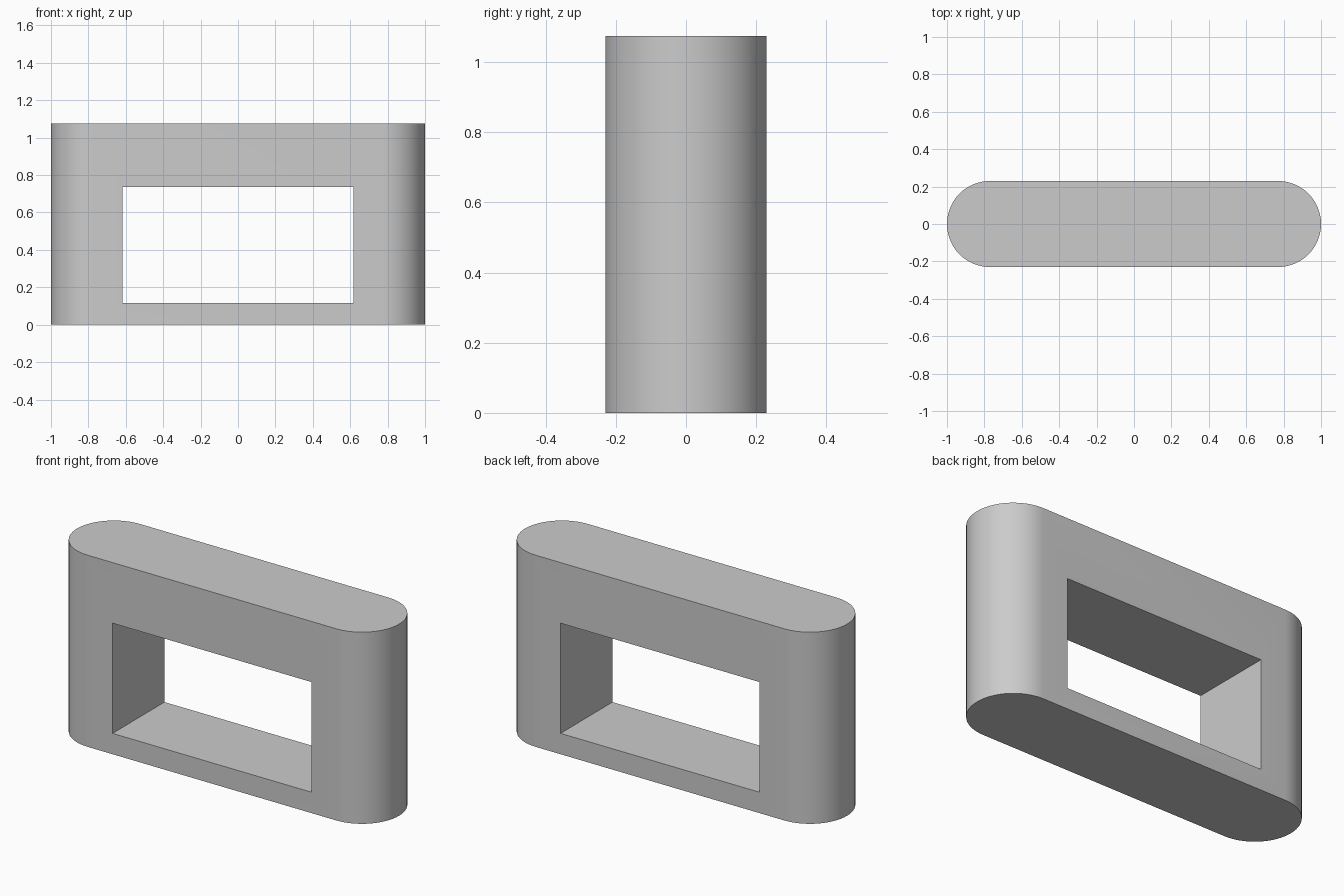
import bpy
import bmesh
from math import pi, cos, sin, radians

HALF_LENGTH, RADIUS, HEIGHT = 1.0, 0.23, 1.075
WINDOW_HALF, WINDOW_BOTTOM, WINDOW_TOP = 0.617, 0.117, 0.735
SEGMENTS = 32

default_cube = bpy.data.objects.get("Cube")
if default_cube:
    bpy.data.objects.remove(default_cube, do_unlink=True)

# Plain grey material
grey = bpy.data.materials.new("grey")
grey.use_nodes = True
colour = (0.6, 0.6, 0.6, 1)
grey.diffuse_color = colour
grey.node_tree.nodes["Principled BSDF"].inputs["Base Color"].default_value = colour


def prism(name, outline, offset):
    """Extrude a closed outline of 3D points along an offset."""
    bm = bmesh.new()
    base = bm.faces.new([bm.verts.new(p) for p in outline])
    result = bmesh.ops.extrude_face_region(bm, geom=[base], use_keep_orig=True)
    verts = [g for g in result["geom"] if isinstance(g, bmesh.types.BMVert)]
    bmesh.ops.translate(bm, verts=verts, vec=offset)
    bmesh.ops.recalc_face_normals(bm, faces=bm.faces)
    mesh = bpy.data.meshes.new(name)
    bm.to_mesh(mesh)
    bm.free()
    mesh.materials.append(grey)
    obj = bpy.data.objects.new(name, mesh)
    bpy.context.collection.objects.link(obj)
    return obj


# Upright block with half-round ends
outline = []
for side in (1, -1):
    for i in range(SEGMENTS + 1):
        a = -pi / 2 + pi * i / SEGMENTS
        outline.append((side * (HALF_LENGTH - RADIUS + RADIUS * cos(a)),
                        side * RADIUS * sin(a), 0))
frame = prism("rounded_frame", outline, (0, 0, HEIGHT))

# Rectangular window cut from front to back
window = prism("window_cutter",
               [(-WINDOW_HALF, -1, WINDOW_BOTTOM), (WINDOW_HALF, -1, WINDOW_BOTTOM),
                (WINDOW_HALF, -1, WINDOW_TOP), (-WINDOW_HALF, -1, WINDOW_TOP)],
               (0, 2, 0))
window.hide_render = True
cut = frame.modifiers.new("window", "BOOLEAN")
cut.operation = "DIFFERENCE"
cut.solver = "EXACT"
cut.object = window

bpy.ops.object.select_all(action="DESELECT")
frame.select_set(True)
bpy.context.view_layer.objects.active = frame
bpy.ops.object.modifier_apply(modifier=cut.name)
bpy.data.objects.remove(window, do_unlink=True)

# Smooth round ends, sharp rims
bpy.ops.object.shade_smooth_by_angle(angle=radians(30))
